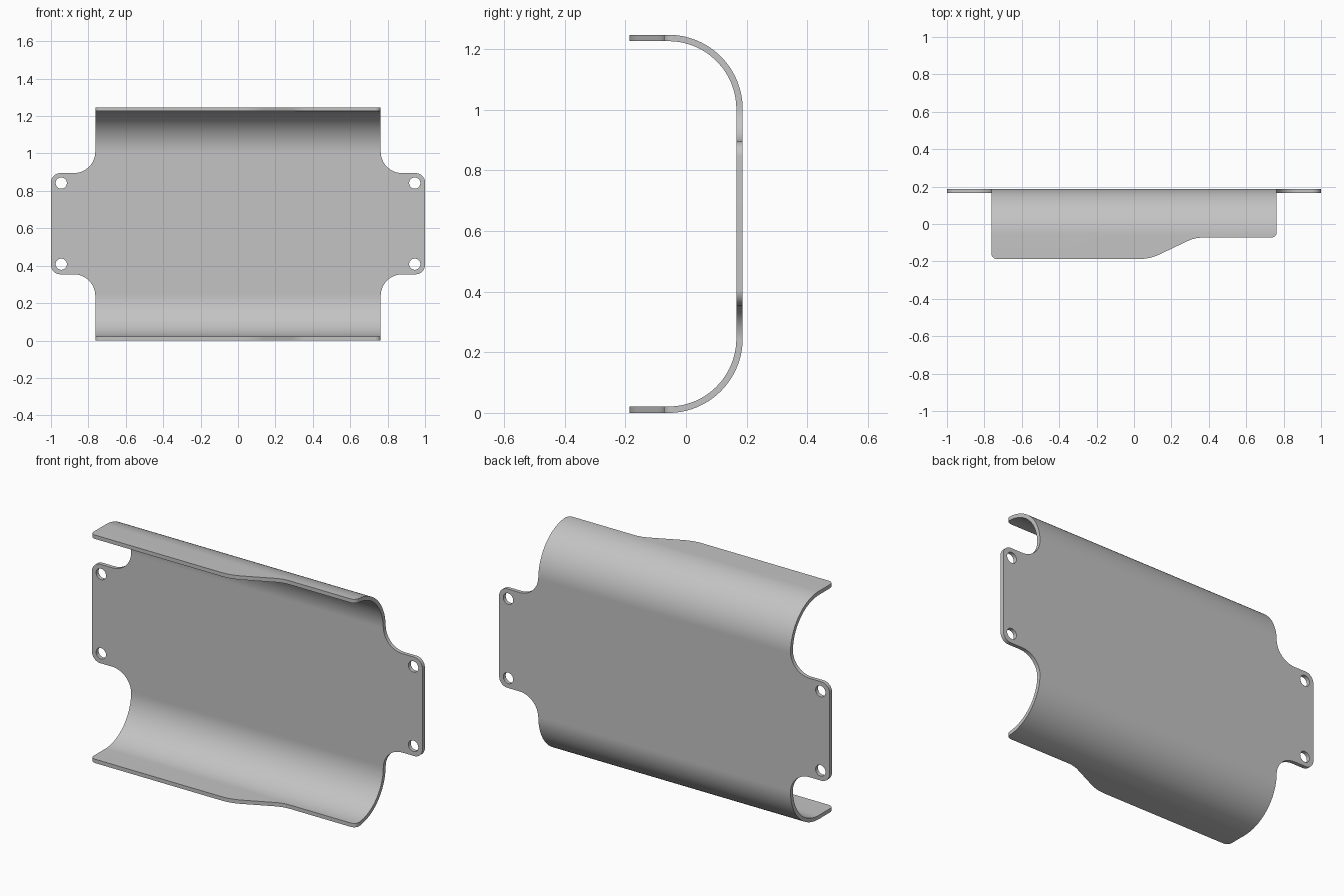
import bpy
import bmesh
import math
from mathutils import Vector, Matrix

cube = bpy.data.objects.get("Cube")
if cube:
    bpy.data.objects.remove(cube)

HEIGHT, DEPTH, WALL = 1.247, 0.187, 0.021
BODY_X, EAR_LOW, EAR_HIGH = 0.763, 0.354, 0.895
BEND = 0.245


def rounded(corners, steps=16):
    """Replace each (a, b, radius) corner with a tangent arc."""
    out = []
    for i, (a, b, r) in enumerate(corners):
        p = Vector((a, b))
        if r == 0:
            out.append(p)
            continue
        u = (Vector(corners[i - 1][:2]) - p).normalized()
        v = (Vector(corners[(i + 1) % len(corners)][:2]) - p).normalized()
        half = u.angle(v) / 2
        centre = p + (u + v).normalized() * r / math.sin(half)
        start = p + u * r / math.tan(half) - centre
        sweep = start.angle_signed(p + v * r / math.tan(half) - centre)
        for k in range(steps + 1):
            out.append(centre + Matrix.Rotation(-sweep * k / steps, 2) @ start)
    return out


def prism(name, outline, place, low, high):
    """Extrude an outline; place maps (a, b, distance) to a position."""
    bm = bmesh.new()
    face = bm.faces.new([bm.verts.new(place(a, b, low)) for a, b in outline])
    grown = bmesh.ops.extrude_face_region(bm, geom=[face])["geom"]
    shift = Vector(place(0, 0, high)) - Vector(place(0, 0, low))
    bmesh.ops.translate(bm, vec=shift, verts=[g for g in grown if isinstance(g, bmesh.types.BMVert)])
    bmesh.ops.recalc_face_normals(bm, faces=bm.faces)
    return add_object(name, bm)


def add_object(name, bm):
    mesh = bpy.data.meshes.new(name)
    bm.to_mesh(mesh)
    bm.free()
    obj = bpy.data.objects.new(name, mesh)
    bpy.context.collection.objects.link(obj)
    return obj


def cut(target, cutter, operation):
    mod = target.modifiers.new("cut", 'BOOLEAN')
    mod.object, mod.operation, mod.solver = cutter, operation, 'EXACT'
    bpy.context.view_layer.objects.active = target
    bpy.ops.object.modifier_apply(modifier=mod.name)
    bpy.data.objects.remove(cutter)


# Bent sheet: a C-shaped profile swept along x
inner, inner_bend = DEPTH - WALL, BEND - WALL
profile = rounded([
    (-0.4, 0, 0), (DEPTH, 0, BEND), (DEPTH, HEIGHT, BEND), (-0.4, HEIGHT, 0),
    (-0.4, HEIGHT - WALL, 0), (inner, HEIGHT - WALL, inner_bend),
    (inner, WALL, inner_bend), (-0.4, WALL, 0)], 28)
bracket = prism("bent_bracket", profile, lambda a, b, d: (d, a, b), -1.1, 1.1)

# Face outline with mounting ears and filleted notches
right_side = [(BODY_X, -0.2, 0), (BODY_X, EAR_LOW, 0.115), (1, EAR_LOW, 0.05),
              (1, EAR_HIGH, 0.05), (BODY_X, EAR_HIGH, 0.115), (BODY_X, 1.5, 0)]
left_side = [(-x, z, r) for x, z, r in reversed(right_side)]
face = prism("face_cutter", rounded(right_side + left_side),
             lambda a, b, d: (a, d, b), -0.6, 0.6)
cut(bracket, face, 'INTERSECT')

# Stepped front edge of both flanges
front, step, corner = -DEPTH, -0.073, 0.03
edge = [(-1.2, 0.5, 0), (-1.2, front + corner, 0), (-BODY_X, front + corner, 0),
        (-BODY_X, front, corner * 0.99), (0.085, front, 0.25), (0.325, step, 0.18),
        (BODY_X, step, corner * 0.99), (BODY_X, step + corner, 0),
        (1.2, step + corner, 0), (1.2, 0.5, 0)]
flange = prism("flange_cutter", rounded(edge), lambda a, b, d: (a, b, d), -0.3, 1.6)
cut(bracket, flange, 'INTERSECT')

# Four mounting holes
bm = bmesh.new()
for x in (-0.945, 0.945):
    for z in (0.408, 0.842):
        spin = Matrix.Translation((x, DEPTH, z)) @ Matrix.Rotation(math.pi / 2, 4, 'X')
        bmesh.ops.create_cone(bm, cap_ends=True, segments=32, radius1=0.03,
                              radius2=0.03, depth=0.2, matrix=spin)
cut(bracket, add_object("hole_cutter", bm), 'DIFFERENCE')

# Plain grey metal
grey = bpy.data.materials.new("grey_metal")
grey.use_nodes = True
colour = (0.55, 0.55, 0.55, 1)
grey.diffuse_color = colour
grey.node_tree.nodes["Principled BSDF"].inputs["Base Color"].default_value = colour
bracket.data.materials.clear()
bracket.data.materials.append(grey)

# Smooth bends, crisp sheet edges
bpy.ops.object.select_all(action='DESELECT')
bracket.select_set(True)
bpy.context.view_layer.objects.active = bracket
bpy.ops.object.shade_smooth_by_angle(angle=math.radians(30))
